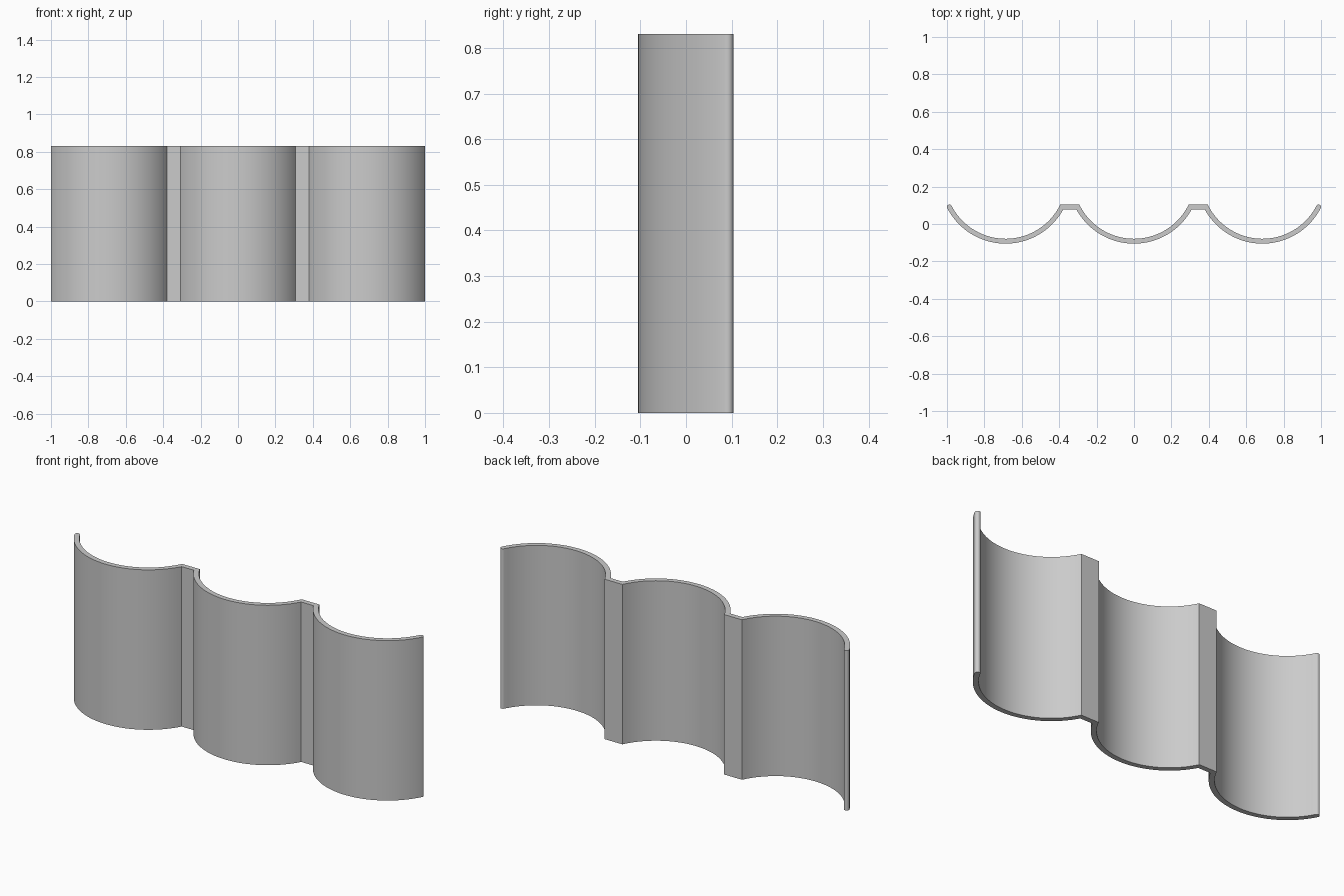
import bpy
import bmesh
from math import acos, cos, sin, pi, radians

cube = bpy.data.objects.get("Cube")
if cube:
    bpy.data.objects.remove(cube, do_unlink=True)

# Panel dimensions
HEIGHT = 0.83
THICK = 0.026
HALF = THICK / 2
SPACING = 0.6865      # distance between neighbouring arc centres
CENTRE_Y = 0.246
MID_R = 0.338
BACK_Y = 0.104        # back of the flat ribs
STEPS = 36
CAP_STEPS = 10

# Angles are measured from straight towards the front (-y)
END_ANGLE = acos((CENTRE_Y - BACK_Y + HALF) / MID_R)


def joint_angle(radius, y):
    return acos((CENTRE_Y - y) / radius)


def arc(cx, radius, start, end):
    points = []
    for i in range(STEPS + 1):
        a = start + (end - start) * i / STEPS
        points.append((cx + radius * sin(a), CENTRE_Y - radius * cos(a)))
    return points


def wall_side(radius, y):
    """One long side of the wall, left to right; arcs meet in flat ribs."""
    joint = joint_angle(radius, y)
    points = []
    for k in (-1, 0, 1):
        start = -END_ANGLE if k == -1 else -joint
        end = END_ANGLE if k == 1 else joint
        points += arc(k * SPACING, radius, start, end)
    return points


def round_end(side):
    """Half-round lip, ordered from the front side to the back side."""
    cx = side * (SPACING + MID_R * sin(END_ANGLE))
    cy = CENTRE_Y - MID_R * cos(END_ANGLE)
    points = []
    for i in range(1, CAP_STEPS):
        a = END_ANGLE + pi * i / CAP_STEPS
        points.append((cx + side * HALF * sin(a), cy - HALF * cos(a)))
    return points


# Closed outline of the scalloped wall
front = wall_side(MID_R + HALF, BACK_Y - THICK)
back = wall_side(MID_R - HALF, BACK_Y)
outline = front + round_end(1) + back[::-1] + round_end(-1)[::-1]

# Extrude the outline upward
bm = bmesh.new()
base = bm.faces.new([bm.verts.new((x, y, 0)) for x, y in outline])
result = bmesh.ops.extrude_face_region(bm, geom=[base], use_keep_orig=True)
top = [v for v in result["geom"] if isinstance(v, bmesh.types.BMVert)]
bmesh.ops.translate(bm, verts=top, vec=(0, 0, HEIGHT))
bmesh.ops.recalc_face_normals(bm, faces=bm.faces)
mesh = bpy.data.meshes.new("scalloped_panel")
bm.to_mesh(mesh)
bm.free()

# Plain grey material
grey = bpy.data.materials.new("plain_grey")
grey.use_nodes = True
colour = (0.6, 0.6, 0.6, 1)
grey.diffuse_color = colour
grey.node_tree.nodes["Principled BSDF"].inputs["Base Color"].default_value = colour
mesh.materials.append(grey)

panel = bpy.data.objects.new("scalloped_panel", mesh)
bpy.context.collection.objects.link(panel)
bpy.ops.object.select_all(action="DESELECT")
panel.select_set(True)
bpy.context.view_layer.objects.active = panel
bpy.ops.object.shade_smooth_by_angle(angle=radians(30))
